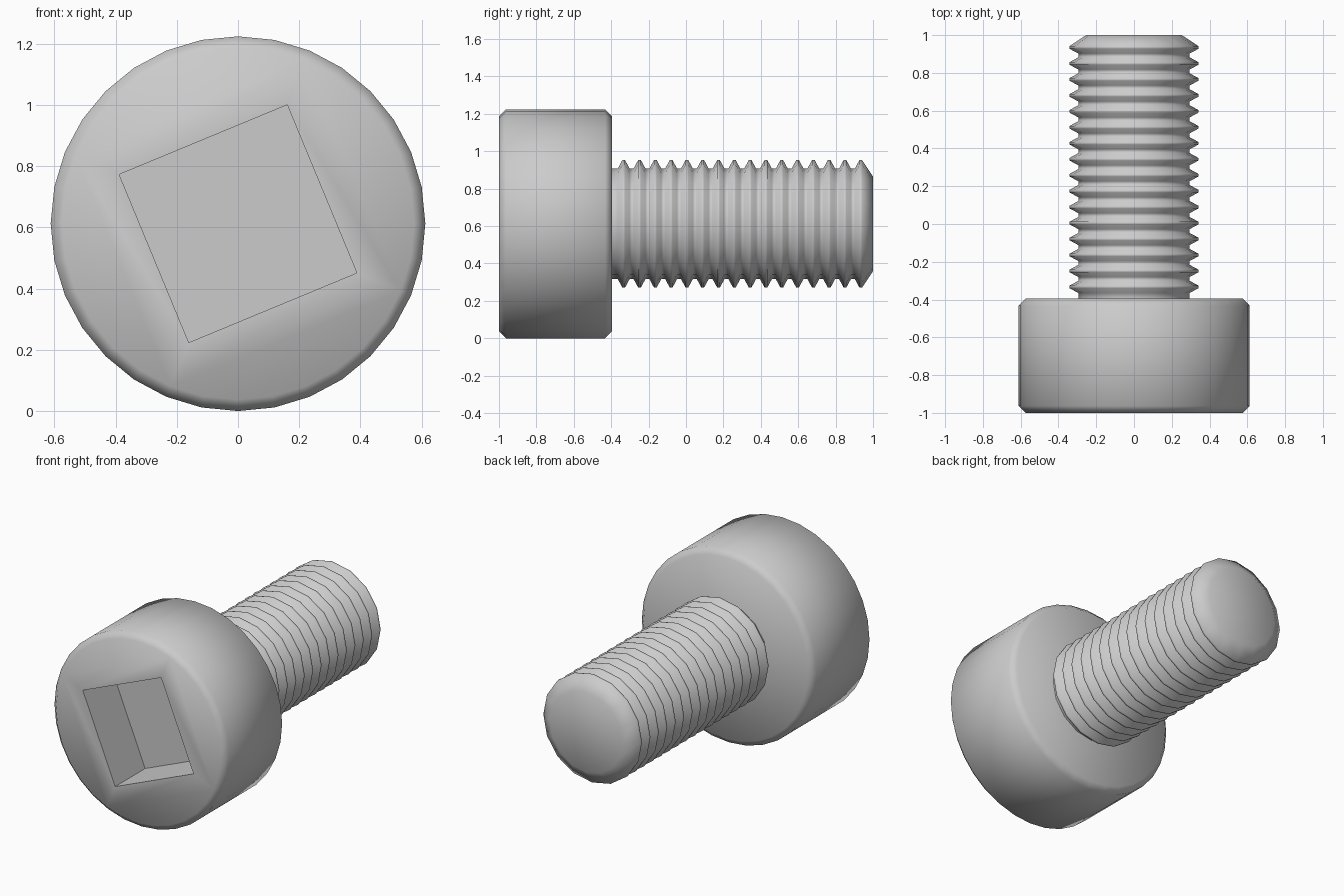
import bpy, bmesh, math

if "Cube" in bpy.data.objects:
    bpy.data.objects.remove(bpy.data.objects["Cube"])

CZ = 0.612  # height of the bolt axis


def ring(bm, y, r, n, start=0.0):
    """Ring of n vertices around the bolt axis."""
    return [bm.verts.new((r * math.cos(start + i * math.tau / n), y,
                          CZ + r * math.sin(start + i * math.tau / n)))
            for i in range(n)]


def bridge(bm, a, b):
    n = len(a)
    for i in range(n):
        j = (i + 1) % n
        bm.faces.new((a[i], a[j], b[j], b[i]))


def lathe(bm, profile, n):
    rings = [ring(bm, y, r, n) for y, r in profile]
    for a, b in zip(rings, rings[1:]):
        bridge(bm, a, b)
    return rings


def finish(bm, name, angle):
    bmesh.ops.recalc_face_normals(bm, faces=bm.faces)
    me = bpy.data.meshes.new(name)
    bm.to_mesh(me)
    bm.free()
    ob = bpy.data.objects.new(name, me)
    bpy.context.collection.objects.link(ob)
    bpy.ops.object.select_all(action='DESELECT')
    ob.select_set(True)
    bpy.context.view_layer.objects.active = ob
    bpy.ops.object.shade_smooth_by_angle(angle=math.radians(angle))
    return ob


# Chamfered cylindrical head with a square socket
N = 32
bm = bmesh.new()
rings = lathe(bm, [(-1.0, 0.575), (-0.963, 0.612), (-0.432, 0.612), (-0.395, 0.575)], N)
bm.faces.new(rings[-1])
turn = math.radians(67.5)
rim = ring(bm, -1.0, 0.42, 4, turn)
floor = ring(bm, -0.7, 0.42, 4, turn)
bridge(bm, rim, floor)
bm.faces.new(floor)
first, step = 6, N // 4          # head vertex in line with a socket corner
for k in range(4):
    arc = [rings[0][(first + k * step + i) % N] for i in range(step + 1)]
    bm.faces.new([rim[k]] + arc + [rim[(k + 1) % 4]])
finish(bm, "bolt_head", 60)

# Shank with ring-shaped thread ridges and a chamfered tip
CREST, ROOT, PITCH = 0.341, 0.295, 0.0845
profile = [(-0.395, ROOT)]
for i in range(16):
    y = -0.333 + i * PITCH
    profile += [(y - 0.032, ROOT), (y - 0.007, CREST), (y + 0.007, CREST)]
    if i < 15:
        profile.append((y + 0.032, ROOT))
profile.append((1.0, 0.253))
bm = bmesh.new()
rings = lathe(bm, profile, 16)
bm.faces.new(rings[-1])
finish(bm, "threaded_shank", 70)
